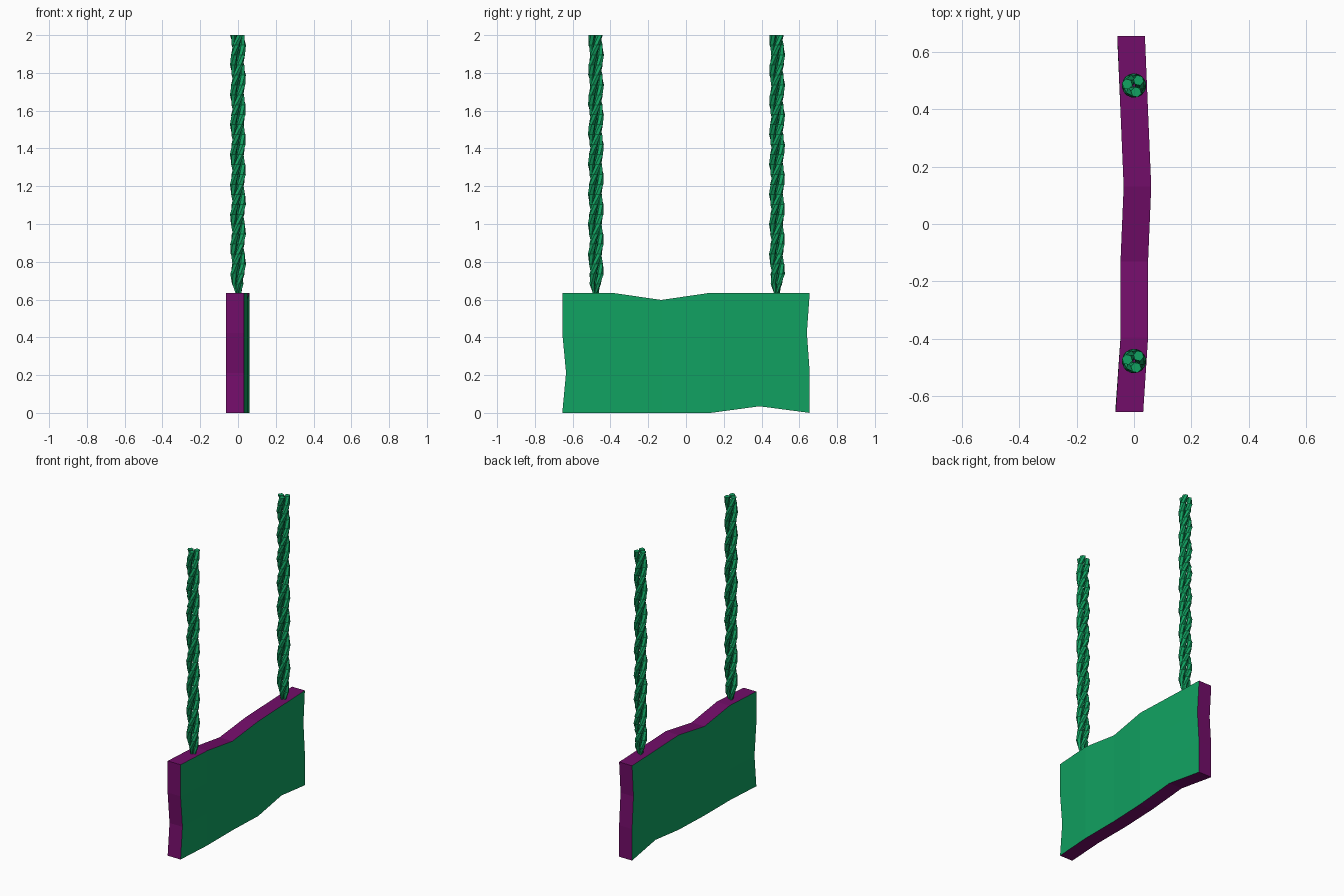
import bpy, bmesh, math

if "Cube" in bpy.data.objects:
    bpy.data.objects.remove(bpy.data.objects["Cube"])


def material(name, color):
    m = bpy.data.materials.new(name)
    m.diffuse_color = (*color, 1)
    m.use_nodes = True
    m.node_tree.nodes["Principled BSDF"].inputs["Base Color"].default_value = m.diffuse_color
    return m


green = material("green", (0.0055, 0.36, 0.12))
purple = material("purple", (0.17, 0.004, 0.142))


def finish(name, bm, mats):
    bmesh.ops.recalc_face_normals(bm, faces=bm.faces)
    mesh = bpy.data.meshes.new(name)
    bm.to_mesh(mesh)
    bm.free()
    for m in mats:
        mesh.materials.append(m)
    obj = bpy.data.objects.new(name, mesh)
    bpy.context.collection.objects.link(obj)
    return obj


# Sign board: a 5 x 3 grid, gently bowed, with a few dented edge points
ys = [-0.655, -0.395, -0.13, 0.13, 0.39, 0.655]
zs = [0, 0.212, 0.424, 0.636]
bow = [-0.016, 0.001, 0.001, 0.012, 0.001, -0.01]
dents = {(2, 3): (0, -0.038), (4, 0): (0, 0.035),
         (0, 1): (0.02, 0), (5, 2): (-0.015, 0)}
bm = bmesh.new()
grid = {}
for s in (-1, 1):
    for i, y in enumerate(ys):
        for j, z in enumerate(zs):
            dy, dz = dents.get((i, j), (0, 0))
            grid[s, i, j] = bm.verts.new((bow[i] + s * 0.048, y + dy, z + dz))
for s in (-1, 1):
    for i in range(5):
        for j in range(3):
            bm.faces.new([grid[s, i, j], grid[s, i + 1, j],
                          grid[s, i + 1, j + 1], grid[s, i, j + 1]])
rim = ([(i, 0) for i in range(5)] + [(5, j) for j in range(3)]
       + [(i, 3) for i in range(5, 0, -1)] + [(0, j) for j in range(3, 0, -1)])
for a, b in zip(rim, rim[1:] + rim[:1]):
    f = bm.faces.new([grid[-1, *a], grid[-1, *b], grid[1, *b], grid[1, *a]])
    f.material_index = 1        # purple rim
finish("sign_board", bm, [green, purple])


# Ropes: three low-poly strands twisted together, pinched at the board
def rope(name, y0, strands=3, sides=6, rings=26, turns=2.8):
    bm = bmesh.new()
    z0, z1 = 0.63, 2.0
    for k in range(strands):
        prev = None
        for r in range(rings + 1):
            t = r / rings
            a = math.tau * (k / strands + turns * t)
            pinch = (0.4, 0.8)[r] if r < 2 else 1
            cx, cy = 0.024 * pinch * math.cos(a), 0.024 * pinch * math.sin(a)
            ring = []
            for q in range(sides):
                b = a + math.tau * q / sides
                rad = 0.0185 * pinch
                ring.append(bm.verts.new((cx + rad * math.cos(b),
                                          y0 + cy + rad * math.sin(b),
                                          z0 + (z1 - z0) * t)))
            if prev:
                for q in range(sides):
                    n = (q + 1) % sides
                    bm.faces.new([prev[q], prev[n], ring[n], ring[q]])
            else:
                bm.faces.new(ring)
            prev = ring
        bm.faces.new(prev)
    finish(name, bm, [green])


rope("left_rope", -0.477)
rope("right_rope", 0.482)
